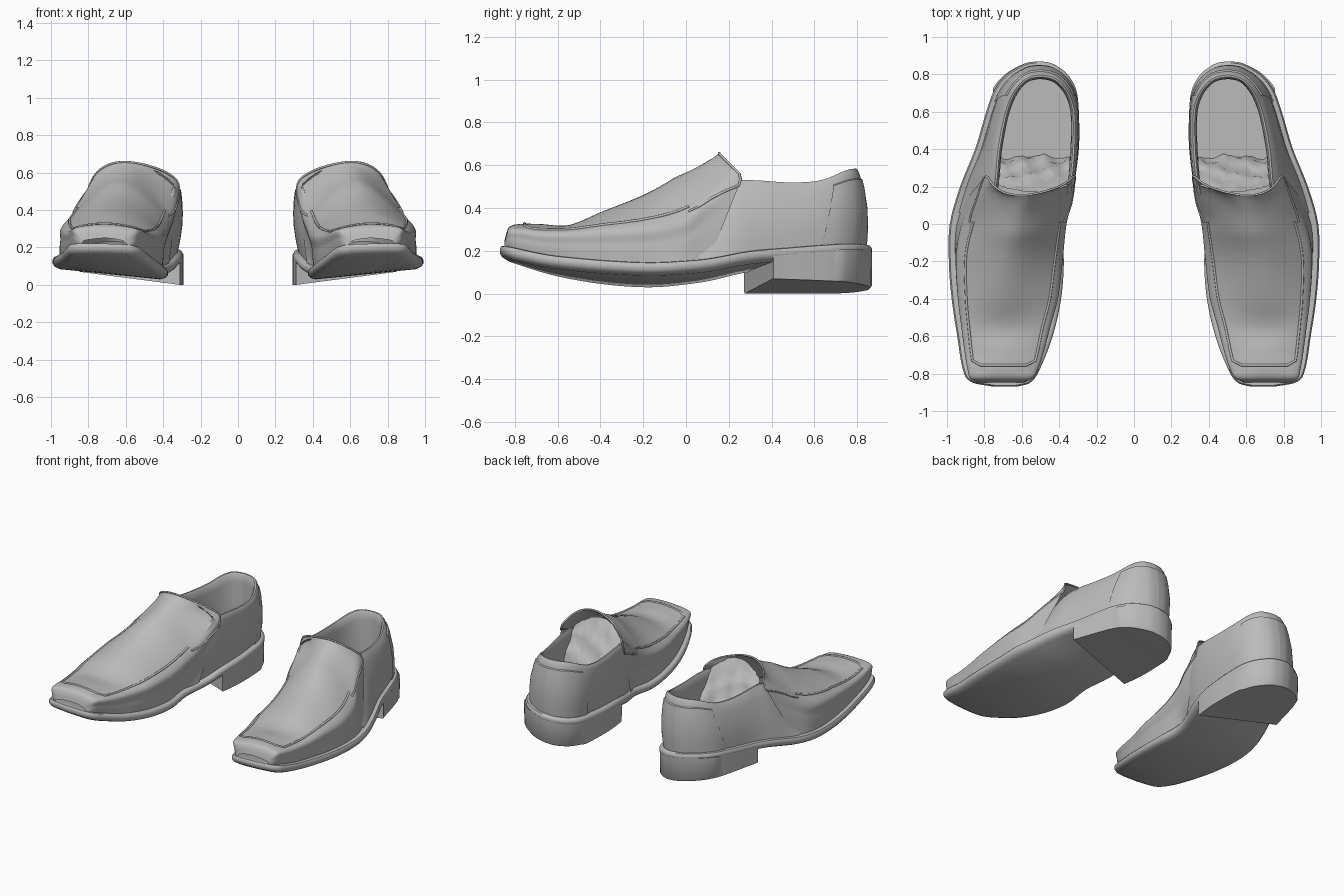
import bpy, bmesh, math, random
from mathutils import Vector

cube = bpy.data.objects.get("Cube")
if cube:
    bpy.data.objects.remove(cube, do_unlink=True)

leather = bpy.data.materials.new("grey_leather")
leather.use_nodes = True
GREY = (0.5, 0.5, 0.5, 1)
leather.diffuse_color = GREY
leather.node_tree.nodes["Principled BSDF"].inputs["Base Color"].default_value = GREY
random.seed(4)


# ---- helpers -------------------------------------------------------------
def curve(table, y):
    """Smooth interpolation through (y, value) pairs."""
    n = len(table)
    y = min(max(y, table[0][0]), table[-1][0])
    i = next(k for k in range(n - 1) if y <= table[k + 1][0])
    slope = lambda a, b: (table[b][1] - table[a][1]) / (table[b][0] - table[a][0])
    (y0, v0), (y1, v1) = table[i], table[i + 1]
    m0, m1 = slope(max(i - 1, 0), i + 1), slope(i, min(i + 2, n - 1))
    h = y1 - y0
    t = (y - y0) / h
    return ((1 + 2 * t) * (1 - t) ** 2 * v0 + t * (1 - t) ** 2 * h * m0
            + t * t * (3 - 2 * t) * v1 + t * t * (t - 1) * h * m1)


def finish(obj):
    """Material, smooth shading and the second shoe by mirroring."""
    obj.data.materials.append(leather)
    bpy.ops.object.select_all(action='DESELECT')
    obj.select_set(True)
    bpy.context.view_layer.objects.active = obj
    if obj.type == 'MESH':
        bpy.ops.object.shade_smooth_by_angle(angle=math.radians(45))
    obj.modifiers.new("other_shoe", 'MIRROR')


def loft(name, rows, closed=False, cap_first=False, cap_last=False):
    """Skin rows of points; caps pair the two halves of a row."""
    bm = bmesh.new()
    grid = [[bm.verts.new(p) for p in row] for row in rows]
    n = len(grid[0])
    for a, b in zip(grid, grid[1:]):
        for j in range(n if closed else n - 1):
            k = (j + 1) % n
            bm.faces.new((a[j], a[k], b[k], b[j]))
    for row, wanted in ((grid[0], cap_first), (grid[-1], cap_last)):
        if wanted:
            for j in range(n // 2 - 1):
                bm.faces.new((row[j], row[j + 1], row[n - 2 - j], row[n - 1 - j]))
    bmesh.ops.remove_doubles(bm, verts=bm.verts, dist=0.0005)
    bmesh.ops.recalc_face_normals(bm, faces=bm.faces)
    mesh = bpy.data.meshes.new(name)
    bm.to_mesh(mesh)
    bm.free()
    obj = bpy.data.objects.new(name, mesh)
    bpy.context.collection.objects.link(obj)
    finish(obj)


# ---- sole shape ----------------------------------------------------------
INNER = [(-.87, .63), (-.855, .565), (-.8, .515), (-.6, .435), (-.4, .39), (-.2, .375), (0, .385),
         (.2, .325), (.4, .295), (.6, .295), (.72, .31), (.8, .355), (.85, .42), (.866, .465), (.87, .51)]
OUTER = [(-.87, .75), (-.85, .86), (-.8, .908), (-.6, .945), (-.4, .975), (-.2, .99), (0, .985),
         (.2, .93), (.4, .85), (.6, .79), (.72, .745), (.8, .68), (.85, .6), (.866, .555), (.87, .51)]
WELT = [(-.87, .225), (-.6, .158), (-.2, .118), (.07, .135), (.3, .18), (.5, .198), (.87, .225)]
SPINE = [(-.87, .7), (0, .68), (.3, .6), (.87, .52)]
ROLL = [(-.87, .03), (-.5, .09), (-.1, .1), (.3, .07), (.87, .11)]


def welt(x, y):
    return curve(WELT, y) + curve(ROLL, y) * (x - curve(SPINE, y))


def outline(ys, inset=0.0, inner=INNER, outer=OUTER):
    """Closed plan ring: inner side toe to heel, then outer side back."""
    left = [(curve(inner, y), y) for y in ys]
    right = [(curve(outer, y), y) for y in reversed(ys)]
    out = []
    for p in map(Vector, left + right):
        d = Vector((curve(SPINE, p.y), max(-.6, min(.6, p.y)))) - p
        out.append(p + d.normalized() * min(inset, d.length))
    return out


def sole_rings(ys, levels):
    return [[(p.x, p.y, height(p.x, p.y)) for p in outline(ys, inset)] for inset, height in levels]


ys = [-.87 * math.cos(math.pi * i / 64) for i in range(65)]
below = lambda drop: (lambda x, y: welt(x, y) - drop)
loft("sole", sole_rings(ys, [(.04, below(.06)), (.012, below(.05)), (0, below(.035)),
                             (0, below(.015)), (.008, below(.003)), (.02, below(0)), (.06, below(0))]),
     closed=True, cap_first=True, cap_last=True)


# ---- heel block with a slanted breast -------------------------------------
def heel_ring(inset, height):
    ring = []
    for p in outline([.3 + .57 * math.sin(math.pi * i / 48) for i in range(25)], inset):
        breast = .27 + .13 * (p.x - .3) / .55
        y = breast + (p.y - .3) * (.87 - breast) / .57
        x = curve(INNER if p.x < .55 else OUTER, y) if p.y < .7 else p.x
        ring.append((x, y, height(x, y)))
    return ring


ground = lambda lift: (lambda x, y: max(0, .13 * (x - .31)) + lift)
loft("heel", [heel_ring(.01, ground(0)), heel_ring(.002, ground(.01)), heel_ring(0, below(.03))],
     closed=True, cap_first=True, cap_last=True)

# ---- vamp: y, inner seam x z, crown x z, outer seam x z --------------------
VAMP = [(-.848, .63, .24, .71, .25, .81, .24), (-.832, .565, .29, .71, .305, .855, .295),
        (-.78, .53, .295, .70, .325, .87, .305), (-.68, .5, .285, .70, .325, .885, .295),
        (-.55, .47, .28, .70, .32, .90, .295), (-.4, .43, .285, .69, .38, .915, .31),
        (-.17, .40, .31, .66, .475, .92, .335), (0, .375, .37, .62, .575, .88, .385),
        (.08, .35, .45, .595, .62, .815, .49), (.155, .33, .56, .57, .655, .75, .605)]
COLUMNS = [[(s[0], s[c]) for s in VAMP] for c in range(1, 7)]


def vamp_section(y):
    ix, iz, cx, cz, ox, oz = [curve(c, y) for c in COLUMNS]
    bi, bo = curve(INNER, y) + .03, curve(OUTER, y) - .035
    wi, wo = welt(bi, y) - .01, welt(bo, y) - .01
    pts = [(bi, wi), ((bi + ix) / 2 - .008, (wi + iz) / 2), (ix, iz), (cx, cz),
           (ox, oz), ((bo + ox) / 2 + .012, (wo + oz) / 2), (bo, wo)]
    xs, zs = [list(enumerate(v)) for v in zip(*pts)]
    row = []
    for j in range(49):
        x, z = curve(xs, j / 8), curve(zs, j / 8)
        depth = max(0, .655 - z)
        lean = max(0, (y + .05) / .205) * (min(.1, depth) - .4 * max(0, depth - .13))
        row.append((x, y + lean, z))
    return row


steps = 56
loft("vamp", [vamp_section(-.848 + 1.003 * (i / steps) ** 1.25) for i in range(steps + 1)])

# ---- quarters: walls round the heel, rolled collar, lining and insole ------
COLLAR_IN = [(.05, .375), (.1, .36), (.2, .33), (.4, .31), (.6, .31), (.7, .34), (.77, .395), (.798, .45), (.805, .5)]
COLLAR_OUT = [(.05, .8), (.1, .785), (.2, .755), (.4, .735), (.6, .695), (.7, .655), (.77, .6), (.798, .55), (.805, .5)]
RIM = [(.05, .38), (.1, .43), (.2, .52), (.31, .53), (.48, .52), (.63, .53), (.76, .58), (.81, .585)]


def wall(fraction, y0, grow=0.0, drop=0.0):
    """Ring part way from the welt (0) to the collar (1)."""
    sweep = [math.sin(math.pi / 2 * i / 32) for i in range(33)]
    base = outline([y0 + (.87 - y0) * s for s in sweep], .032 - grow)
    top = outline([y0 + (.805 - y0) * s for s in sweep], -grow, COLLAR_IN, COLLAR_OUT)
    ring = []
    for a, b in zip(base, top):
        p = a.lerp(b, fraction)
        bulge = .02 * math.sin(math.pi * fraction) * min(1, 4 * p.y)
        p += (p - Vector((.53, min(p.y, .6)))).normalized() * bulge
        low = welt(a.x, a.y) - .01
        ring.append((p.x, p.y, low + (curve(RIM, b.y) - drop - low) * fraction))
    return ring


rows = [wall(f, .06) for f in (0, .2, .4, .6, .8, .92)]
rows += [wall(1, .06, g, d) for g, d in ((0, .012), (-.008, 0), (-.018, 0), (-.026, .012), (-.03, .06))]
rows += [[(x, y, .29) for x, y, z in wall(1, .06, -.025)]]
loft("quarters", rows, cap_last=True)
loft("heel_counter", [wall(f, .64 + .05 * f, .007) for f in (0, .25, .5, .75, .86)] + [wall(.88, .684, -.004)])

# ---- crumpled lining under the tongue --------------------------------------
rows = []
for i in range(17):
    t = i / 16
    row = []
    for j in range(25):
        s = j / 24
        arch = 4 * s * (1 - s)
        fold = .012 * math.sin(9 * t + 5 * s) * math.sin(3 + 13 * s - 4 * t) * (1 - t)
        y = .36 - .19 * t + .04 * (1 - arch) * t + fold + random.uniform(-.004, .004)
        z = .29 + (.25 + .09 * arch) * t ** .8 + fold + random.uniform(-.004, .004)
        row.append((.345 + .38 * s, y, z))
    rows.append(row)
loft("tongue_lining", rows)


# ---- raised seams -----------------------------------------------------------
def seam(name, points, radius):
    data = bpy.data.curves.new(name, 'CURVE')
    data.dimensions = '3D'
    data.bevel_depth = radius
    data.bevel_resolution = 2
    spline = data.splines.new('POLY')
    spline.points.add(len(points) - 1)
    for point, co in zip(spline.points, points):
        point.co = (*co, 1)
    obj = bpy.data.objects.new(name, data)
    bpy.context.collection.objects.link(obj)
    finish(obj)


sections = [vamp_section(-.73 + .73 * i / 24) for i in range(25)]
toe = vamp_section(-.755)
apron = [s[17] for s in reversed(sections)] + toe[19:30] + [s[31] for s in sections]
seam("apron_seam", apron, .007)

# Tongue edge, running down into the seam on each side
flank = [vamp_section(.155 * i / 4) for i in range(4)]
inside = [s[16 - i] for i, s in enumerate(flank)]
outside = [s[32 + i] for i, s in enumerate(flank)]
seam("tongue_edge", inside + vamp_section(.155)[12:37] + outside[::-1], .006)
